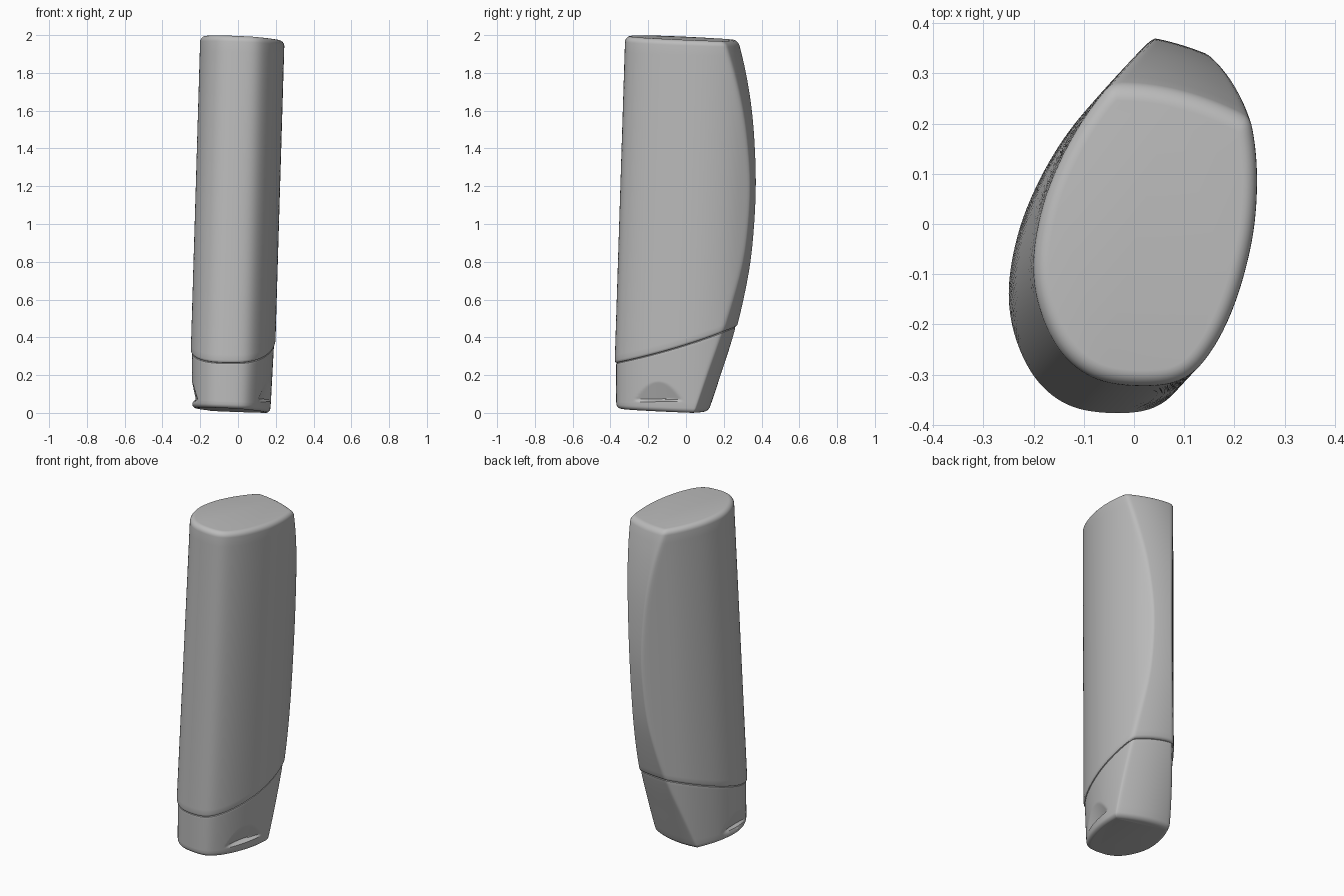
import bpy, bmesh, math
from mathutils import Vector

cube = bpy.data.objects.get("Cube")
if cube:
    bpy.data.objects.remove(cube)

mat = bpy.data.materials.new("plain grey")
mat.use_nodes = True
grey = (0.5, 0.5, 0.5, 1)
mat.diffuse_color = grey
mat.node_tree.nodes["Principled BSDF"].inputs["Base Color"].default_value = grey

# Tapered oval outline, clockwise from the back tip
OVAL = [(.125, .45), (.165, .375), (.215, .275), (.24, .18), (.247, .08), (.237, -.03),
        (.205, -.15), (.16, -.245), (.105, -.305), (.03, -.322), (-.07, -.31),
        (-.14, -.26), (-.185, -.175), (-.2, -.08), (-.183, .03), (-.145, .13),
        (-.09, .225), (-.02, .31), (.06, .395)]
# Depth of the bowed back at even height steps
BACK = [.132, .194, .255, .307, .348, .37, .379, .372, .353, .318, .268]
SIDE_N, BACK_N, STEPS = 110, 26, 100


def spline(a, b, c, d, t):
    return 0.5 * (2 * b + (c - a) * t + (2 * a - 5 * b + 4 * c - d) * t * t
                  + (3 * b - a - 3 * c + d) * t ** 3)


ctrl = [Vector(p) for p in OVAL]
n = len(ctrl)
outline = [spline(ctrl[i - 1], ctrl[i], ctrl[(i + 1) % n], ctrl[(i + 2) % n], k / 16)
           for i in range(n) for k in range(16)]


def back_depth(z):
    f = min(max(z * 5, 0), 9.999)
    i = int(f)
    get = lambda j: BACK[j] if 0 <= j < len(BACK) else (2 * BACK[0] - BACK[1] if j < 0 else 2 * BACK[-1] - BACK[-2])
    return spline(get(i - 1), get(i), get(i + 1), get(i + 2), f - i)


def resample(pts, count):
    lens = [0]
    for a, b in zip(pts, pts[1:]):
        lens.append(lens[-1] + (b - a).length)
    out, j = [], 0
    for k in range(count):
        d = lens[-1] * k / count
        while lens[j + 1] < d:
            j += 1
        out.append(pts[j].lerp(pts[j + 1], (d - lens[j]) / max(lens[j + 1] - lens[j], 1e-9)))
    return out


def section(z):
    """Oval cut by the bowed back, with softened corners, leaning with height."""
    lean = Vector((-.03, -.032)) * (2 - z)
    depth = back_depth(z) - lean.y
    over = lambda p: p.y - (depth - .07 * p.x - p.x * p.x)
    inside = [i for i, p in enumerate(outline) if over(p) < 0]
    a, b = inside[0], inside[-1]

    def corner(i, j):
        p, q = outline[i], outline[j % len(outline)]
        return p.lerp(q, over(p) / (over(p) - over(q)))
    first, last = corner(a, a - 1), corner(b, b + 1)
    side = [first] + outline[a:b + 1] + [last]
    rear = [Vector((x, depth - .07 * x - x * x)) for x in
            (last.x + (first.x - last.x) * k / 30 for k in range(31))]
    ring = resample(side, SIDE_N) + resample(rear, BACK_N)
    for _ in range(2):
        ring = [(ring[i - 1] + ring[i] * 2 + ring[(i + 1) % len(ring)]) / 4 for i in range(len(ring))]
    return [p + lean for p in ring]


table = [section(2 * k / STEPS) for k in range(STEPS + 1)]


def at(i, z):
    f = min(max(z / 2 * STEPS, 0), STEPS - .001)
    k = int(f)
    return table[k][i].lerp(table[k + 1][i], f - k)


# Tilted end planes and the curved seam
def tilt(p): return -.04 * p.x - .035 * p.y
def bottom(p): return .009 + tilt(p)
def top(p): return 1.984 + tilt(p)
def seam(p): return .265 + .2 * (p.y + .37) + .15 * (p.y + .37) ** 2


def notch(p, z):
    """Depth of the thumb scoop on either flank of the cap."""
    m = 1 - ((p.y + .15) / .13) ** 2
    rise = .065 + .1 * m
    if m <= 0 or abs(p.x + .04) < .08 or not .06 < z < rise:
        return 0
    return .03 * (rise - z) / .1 * min(1, (z - .06) / .012)


def loft(name, rings, low, high, scoop=False):
    """rings: (fraction from low to high, height offset, inset)."""
    bm = bmesh.new()
    count = SIDE_N + BACK_N
    loops = []
    for frac, off, inset in rings:
        pts = []
        for i in range(count):
            z = 1.0
            for _ in range(6):
                p = at(i, z)
                z = low(p) + (high(p) - low(p)) * frac + off
            pts.append(Vector((p.x, p.y, z)))
        loop = []
        for i, p in enumerate(pts):
            t = pts[(i + 1) % count] - pts[i - 1]
            inward = Vector((t.y, -t.x, 0)).normalized()
            d = inset + (notch(p, p.z) if scoop else 0)
            loop.append(bm.verts.new(p + inward * d))
        loops.append(loop)
    for lo, hi in zip(loops, loops[1:]):
        for i in range(count):
            j = (i + 1) % count
            bm.faces.new((lo[i], lo[j], hi[j], hi[i]))
    bm.faces.new(loops[0])
    bm.faces.new(loops[-1])
    bmesh.ops.recalc_face_normals(bm, faces=bm.faces)
    mesh = bpy.data.meshes.new(name)
    bm.to_mesh(mesh)
    bm.free()
    mesh.materials.append(mat)
    ob = bpy.data.objects.new(name, mesh)
    bpy.context.collection.objects.link(ob)
    bpy.ops.object.select_all(action='DESELECT')
    ob.select_set(True)
    bpy.context.view_layer.objects.active = ob
    bpy.ops.object.shade_smooth_by_angle(angle=math.radians(35))


def arc(radius, steps=6):
    """Quarter round as (height drop, inset) pairs, from the wall to the end face."""
    for k in range(steps + 1):
        a = math.pi / 2 * k / steps
        yield radius * (1 - math.sin(a)), radius * (1 - math.cos(a))


# Bottle body: rolled lower lip, long wall, rounded end
body = [(0, .001, .014), (0, .003, .006), (0, .008, .002), (0, .015, 0)]
body += [(k / 40, 0, 0) for k in range(1, 39)]
body += [(1, -d, i) for d, i in arc(.03)]
loft("bottle_body", body, seam, top)

# Flip cap: rounded base, slightly tapered wall with thumb scoops, tucked upper edge
cap = [(0, d, i + .016) for d, i in reversed(list(arc(.025)))]
cap += [(k / 60, 0, .016 - .009 * k / 60) for k in range(8, 59)]
cap += [(1, -.003, .008), (1, .002, .015)]
loft("flip_cap", cap, bottom, seam, scoop=True)
